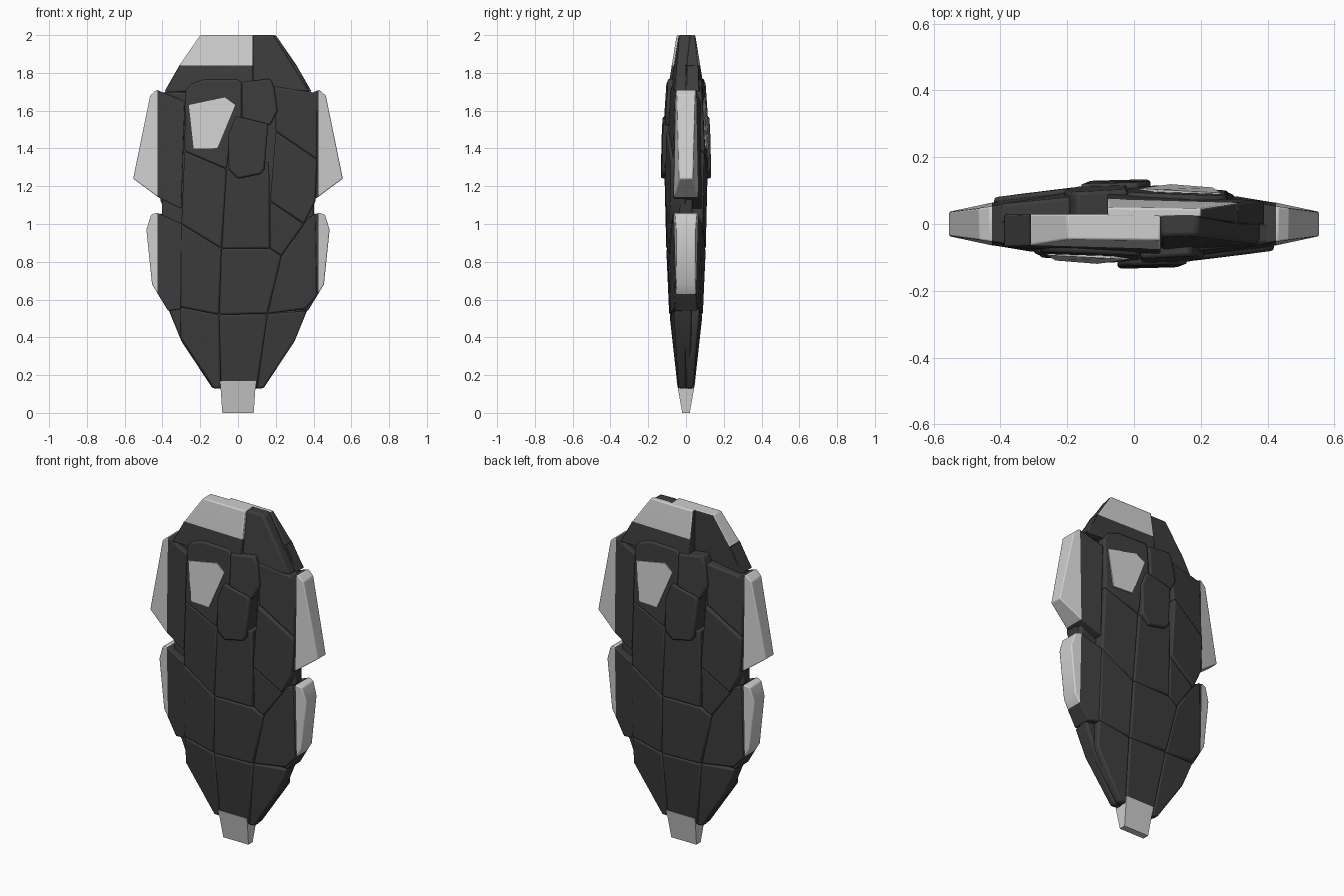
import bpy, bmesh, math

if "Cube" in bpy.data.objects:
    bpy.data.objects.remove(bpy.data.objects["Cube"])

def material(name, v):
    m = bpy.data.materials.new(name)
    m.diffuse_color = (v, v, v, 1)
    m.use_nodes = True
    m.node_tree.nodes["Principled BSDF"].inputs["Base Color"].default_value = m.diffuse_color
    return m

DARK = material("charcoal armour", 0.045)
LIGHT = material("pale grey armour", 0.62)

# half thickness of the lens-shaped body at a point of the front view
PROFILE = [(0, .02), (.16, .05), (.5, .088), (1, .11), (1.4, .115), (1.75, .092), (2, .047)]

def depth(x, z):
    for (z0, d0), (z1, d1) in zip(PROFILE, PROFILE[1:]):
        if z <= z1:
            return (d0 + (d1 - d0) * (z - z0) / (z1 - z0)) * (1 - 2 * x * x)
    return PROFILE[-1][1]

def through(off):
    return lambda x, z: depth(x, z) + off

def always(c, n):
    return True

def plate(name, pts, off=0.0, back=None, light=None, cut=None, bevel=.012, spin=False):
    """Outline in x,z; the front follows the lens, back gives the rear y, light picks pale faces."""
    bm = bmesh.new()
    back = back or (lambda x, z: 0.0)
    f = [bm.verts.new((x, -depth(x, z) - off, z)) for x, z in pts]
    b = [bm.verts.new((x, back(x, z), z)) for x, z in pts]
    bm.faces.new(f)
    bm.faces.new(b[::-1])
    for i in range(len(pts)):
        j = (i + 1) % len(pts)
        bm.faces.new((f[i], b[i], b[j], f[j]))
    if cut:
        bmesh.ops.bisect_plane(bm, geom=bm.verts[:] + bm.edges[:] + bm.faces[:],
                               plane_co=cut[0], plane_no=cut[1])
    bmesh.ops.recalc_face_normals(bm, faces=bm.faces)
    for face in bm.faces:
        if light and light(face.calc_center_median(), face.normal):
            face.material_index = 1
    me = bpy.data.meshes.new(name)
    bm.to_mesh(me)
    bm.free()
    me.materials.append(DARK)
    me.materials.append(LIGHT)
    for k in range(2 if spin else 1):
        ob = bpy.data.objects.new(("front_", "rear_")[k] + name if spin else name, me)
        bpy.context.collection.objects.link(ob)
        ob.rotation_euler.z = math.pi * k
        if bevel:
            m = ob.modifiers.new("rounded rim", 'BEVEL')
            m.width, m.segments, m.limit_method = bevel, 2, 'ANGLE'
            m.angle_limit = math.radians(35)
    bpy.ops.object.select_all(action='DESELECT')
    ob.select_set(True)
    bpy.context.view_layer.objects.active = ob
    bpy.ops.object.shade_smooth_by_angle(angle=math.radians(35))

def armour(name, off, *pts):
    """Plate on the front, turned half way round for the rear."""
    plate(name, pts, off, spin=True, bevel=.01)

# inner body
half = [(.39, 1.7), (.41, .65), (.30, .38), (.12, .13)]
plate("inner_body", half + [(-x, z) for x, z in half[::-1]], -.03, through(-.03))

# side flaps, pale beyond the body edge
upper = [(.28, 1.65), (.43, 1.71), (.465, 1.68), (.555, 1.24), (.42, 1.14), (.30, 1.08)]
lower = [(.29, 1), (.43, 1.06), (.46, 1.05), (.485, .97), (.455, .68), (.37, .54), (.30, .55)]
for s, side in ((-1, "left"), (1, "right")):
    for label, pts in (("upper", upper), ("lower", lower)):
        plate(f"{side}_{label}_flap", [(s * x, z) for x, z in pts], -.007, through(-.007),
              lambda c, n: abs(c.x) > .426, ((s * .425, 0, 0), (1, 0, 0)), .016)

# head cap: front part, dark right block, thin rear part
level = ((0, 0, 1.84), (0, 0, 1))
plate("front_head_cap", [(-.20, 2), (.08, 2), (.08, 1.71), (-.39, 1.70), (-.31, 1.84)], .003,
      lambda x, z: .03, lambda c, n: c.z > 1.841 and n.y < .5, level, .006)
plate("head_block", [(.08, 2), (.19, 2), (.38, 1.70), (.08, 1.70)], -.008, through(-.01))
plate("rear_head_cap", [(-.08, 2), (.20, 2), (.31, 1.84), (.39, 1.70), (-.08, 1.71)], -.065, through(.003),
      lambda c, n: c.z > 1.841 and (n.y > .5 or n.z > .9), level, .006)

# pale tail
plate("tail", [(-.095, .17), (.095, .17), (.083, 0), (-.083, 0)], 0, through(0), always, bevel=0)

# corners shared by neighbouring plates
brow_in, brow_low, brow_out = (.02, 1.75), (.02, 1.56), (.19, 1.73)
temple, arm_top, arm_low = (.20, 1.49), (.42, 1.34), (.41, 1.12)
chest_l, chest_c, waist_out, waist_in = (-.283, 1.385), (-.06, 1.29), (.35, 1), (.23, .83)
rib_l, rib_c, rib_r, rib_e = (-.30, 1), (-.087, .87), (.168, .87), (.17, 1.12)
hip_l, hip_c, hip_r = (-.305, .56), (-.10, .52), (.157, .525)
foot_l, foot_r = (-.09, .13), (.10, .13)

# armour plates
armour("brow_plate", .004, (-.28, 1.70), (-.25, 1.74), (-.18, 1.765), (0, 1.765), brow_in, brow_low,
       (-.03, 1.5), chest_c, chest_l)
armour("small_brow_plate", .012, brow_in, (.17, 1.77), brow_out, (.21, 1.6), (.17, 1.52), brow_low)
armour("raised_plate", .02, (-.01, 1.57), (.16, 1.53), (.14, 1.29), (.12, 1.265), (0, 1.24),
       (-.05, 1.29), (-.05, 1.47))
armour("temple_plate", -.006, brow_out, (.38, 1.70), (.42, 1.69), arm_top, temple)
armour("shoulder_plate", .006, temple, arm_top, arm_low, waist_out, rib_e)
armour("left_chest_plate", 0, chest_l, chest_c, rib_c, rib_l)
armour("centre_chest_plate", .002, chest_c, (.165, 1.33), rib_r, rib_c)
armour("right_waist_plate", -.002, rib_e, waist_out, waist_in, rib_r)
armour("belly_plate", .002, rib_c, rib_r, waist_in, hip_r, hip_c)
armour("left_belly_plate", 0, rib_l, rib_c, hip_c, hip_l)
armour("right_hip_plate", -.003, waist_out, (.41, 1.06), (.42, .62), (.36, .55), hip_r, waist_in)
armour("left_leg_plate", -.002, hip_l, hip_c, foot_l, (-.13, .13), (-.305, .40))
armour("centre_leg_plate", 0, hip_c, hip_r, foot_r, foot_l)
armour("right_leg_plate", -.003, hip_r, (.365, .54), (.30, .38), (.135, .13), foot_r)

# pale panel on each brow plate
plate("brow_panel", [(-.26, 1.63), (-.07, 1.67), (-.015, 1.63), (-.11, 1.40), (-.235, 1.40)],
      .007, lambda x, z: -depth(x, z) + .002, always, bevel=0, spin=True)
